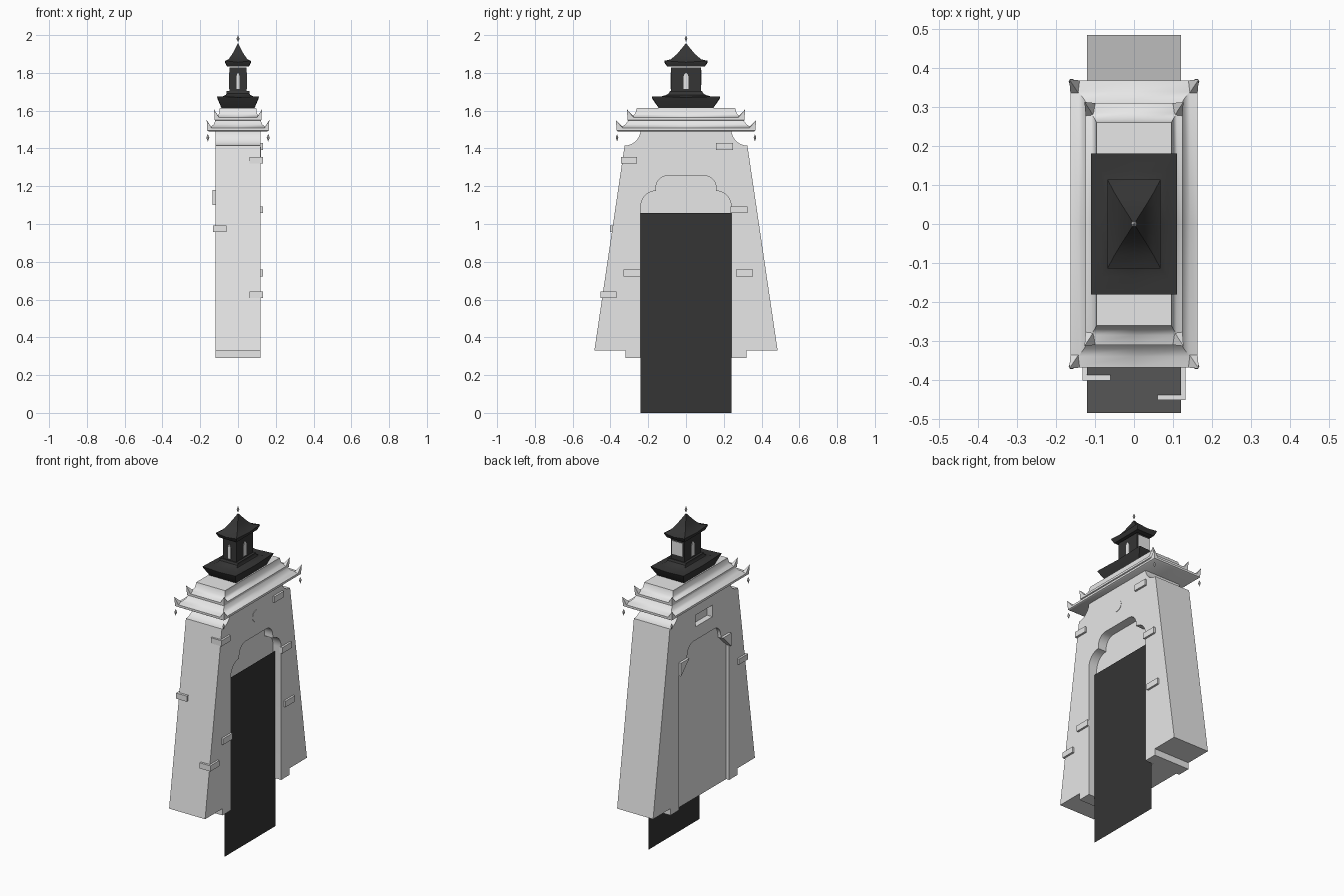
import bpy, bmesh, math
from mathutils import Vector

cube = bpy.data.objects.get("Cube")
if cube:
    bpy.data.objects.remove(cube, do_unlink=True)


def material(name, v):
    m = bpy.data.materials.new(name)
    m.use_nodes = True
    m.diffuse_color = (v, v, v, 1)
    m.node_tree.nodes["Principled BSDF"].inputs["Base Color"].default_value = (v, v, v, 1)
    return m


STONE = material("pale stone", 0.8)
DARK = material("dark slate", 0.035)


def finish(name, bm, mat, smooth=False):
    bmesh.ops.recalc_face_normals(bm, faces=bm.faces[:])
    me = bpy.data.meshes.new(name)
    bm.to_mesh(me)
    bm.free()
    me.materials.append(mat)
    ob = bpy.data.objects.new(name, me)
    bpy.context.collection.objects.link(ob)
    if smooth:
        bpy.ops.object.select_all(action='DESELECT')
        ob.select_set(True)
        bpy.context.view_layer.objects.active = ob
        bpy.ops.object.shade_smooth_by_angle(angle=math.radians(35))
    return ob


def prism(name, pts, axis, a, b, mat, smooth=False):
    """Extrude a 2D outline along x (points are y, z) or y (points are x, z)."""
    bm = bmesh.new()
    place = (lambda p, d: (d, p[0], p[1])) if axis == 'x' else (lambda p, d: (p[0], d, p[1]))
    face = bm.faces.new([bm.verts.new(place(p, a)) for p in pts])
    if a != b:
        res = bmesh.ops.extrude_face_region(bm, geom=[face], use_keep_orig=True)
        moved = [v for v in res["geom"] if isinstance(v, bmesh.types.BMVert)]
        bmesh.ops.translate(bm, verts=moved, vec=place((0, 0), b - a))
    return finish(name, bm, mat, smooth)


def rect(u0, u1, z0, z1):
    return [(u0, z0), (u1, z0), (u1, z1), (u0, z1)]


def box(name, x, y, z, mat):
    return prism(name, rect(*y, *z), 'x', x[0], x[1], mat)


def arc(cu, cz, ru, rz, a0, a1, n=8):
    angles = [math.radians(a0 + (a1 - a0) * i / n) for i in range(n + 1)]
    return [(cu + ru * math.cos(t), cz + rz * math.sin(t)) for t in angles]


def mirrored(half):
    return [(-u, z) for u, z in reversed(half)]


def loft(name, rings, mat, lift=0, lifted=()):
    """Skin rectangular rings (half x, half y, z); lifted rings get raised corners."""
    bm = bmesh.new()
    loops = []
    for i, (hx, hy, z) in enumerate(rings):
        up = lift if i in lifted else 0
        loop = []
        for sx, sy in ((-1, -1), (1, -1), (1, 1), (-1, 1)):
            loop.append(bm.verts.new((sx * hx, sy * hy, z + up)))
            mid = (0, sy * hy) if sx == sy else (sx * hx, 0)
            loop.append(bm.verts.new((*mid, z)))
        loops.append(loop)
    for lo, hi in zip(loops, loops[1:]):
        for i in range(8):
            j = (i + 1) % 8
            bm.faces.new((lo[i], lo[j], hi[j], hi[i]))
    bm.faces.new(loops[0])
    bm.faces.new(loops[-1])
    return finish(name, bm, mat, True)


def diamond(name, x, y, z, r, h):
    bm = bmesh.new()
    ring = [bm.verts.new((x + r * math.cos(k * math.pi / 3), y + r * math.sin(k * math.pi / 3), z))
            for k in range(6)]
    for tip in (bm.verts.new((x, y, z + h)), bm.verts.new((x, y, z - h))):
        for i in range(6):
            bm.faces.new((ring[i], ring[(i + 1) % 6], tip))
    finish(name, bm, STONE)


# Gate wall with tapered legs, feet and a stepped arch opening
outer = [(.24, .29), (.32, .29), (.32, .33), (.485, .33)] + arc(.325, 1.5, .085, .085, 270, 180)
arch = arc(.16, 1.09, .08, .085, 0, 90) + arc(.1, 1.19, .06, .065, 0, 90)
wall = prism("gate_wall", outer + mirrored(outer) + [(-u, z) for u, z in arch] + arch[::-1],
             'x', -.12, .12, STONE, True)

# Square niche on the back of the wall
cutter = box("niche_cutter", (-.2, -.085), (-.08, .08), (1.335, 1.405), STONE)
cutter.hide_render = True
cutter.hide_set(True)
cut = wall.modifiers.new("niche", 'BOOLEAN')
cut.object = cutter
cut.solver = 'EXACT'

# Recessed infill and hanging door sheet
half = [(.24, .29)] + arch
prism("arch_infill", half + mirrored(half), 'x', -.1, .065, STONE)
prism("door_sheet", rect(-.242, .242, 0, 1.058), 'x', .08, .08, DARK)
prism("round_plate", arc(0, 1.372, .035, .035, 0, 345, 23), 'x', .12, .122, STONE)

# Corner brackets of the arch on the back
for s in (-1, 1):
    prism("arch_bracket", [(s * .24, 1.1), (s * .24, 1.18), (s * .16, 1.18)], 'x', -.135, -.1, STONE)

# Protruding stone blocks on the front-side face
for y, z in ((.205, 1.41), (.28, 1.075), (.31, .74), (-.285, .74)):
    box("wall_block", (.11, .132), (y - .045, y + .045), (z - .018, z + .018), STONE)

# Blocks wrapping the sloping front corners
for s, y0, z in ((1, -.345, 1.338), (-1, -.402, .975), (1, -.452, .625)):
    box("corner_block", (min(s * .06, s * .132), max(s * .06, s * .132)),
        (y0, y0 + .085), (z - .017, z + .017), STONE)

# Two stepped cornice roofs
loft("lower_cornice", [(.155, .36, 1.49), (.163, .368, 1.495), (.163, .368, 1.508), (.143, .34, 1.515),
                       (.128, .32, 1.528), (.12, .305, 1.548)], STONE)
loft("upper_cornice", [(.115, .3, 1.545), (.124, .31, 1.55), (.124, .31, 1.563), (.11, .285, 1.57),
                       (.1, .268, 1.585), (.096, .26, 1.615)], STONE)


def horn(name, sx, sy, hx, hy, z, h):
    bm = bmesh.new()
    c = Vector((sx * hx, sy * hy, z))
    pts = [c, c - Vector((sx * .026, 0, 0)), c - Vector((sx * .022, sy * .035, -.008)),
           c - Vector((0, sy * .035, 0))]
    base = [bm.verts.new(p) for p in pts]
    tip = bm.verts.new(c + Vector((sx * .003, sy * .003, h)))
    bm.faces.new(base)
    for i in range(4):
        bm.faces.new((base[i], base[(i + 1) % 4], tip))
    finish(name, bm, STONE)


# Upturned corners and hanging pendants
for sx in (-1, 1):
    for sy in (-1, 1):
        horn("lower_horn", sx, sy, .163, .368, 1.504, .047)
        horn("upper_horn", sx, sy, .124, .31, 1.56, .047)
        diamond("pendant", sx * .16, sy * .365, 1.457, .008, .02)

# Small dark tower: skirt roof, body, upper roof
loft("skirt_roof", [(.088, .145, 1.615), (.108, .178, 1.662), (.11, .181, 1.67), (.085, .135, 1.674),
                    (.065, .105, 1.683), (.06, .09, 1.692), (.06, .085, 1.704)], DARK, .006, (1, 2))
loft("tower_body", [(.045, .08, 1.7), (.045, .08, 1.828)], DARK)
loft("tower_roof", [(.058, .1, 1.835), (.067, .112, 1.85), (.068, .114, 1.856), (.05, .08, 1.872),
                    (.03, .047, 1.9), (.014, .022, 1.93), (.001, .001, 1.956)], DARK, .008, (1, 2))
diamond("finial", 0, 0, 1.981, .008, .019)


def window(w):
    return [(-w, 1.715), (w, 1.715), (w, 1.78), (w * .6, 1.793), (0, 1.802),
            (-w * .6, 1.793), (-w, 1.78)]


# Pale tower windows and the broad rear opening
for s in (-1, 1):
    prism("side_window", window(.014), 'x', s * .044, s * .047, STONE)
prism("front_window", window(.008), 'y', -.079, -.083, STONE)
prism("rear_panel", rect(-.036, .036, 1.735, 1.815), 'y', .079, .083, STONE)
